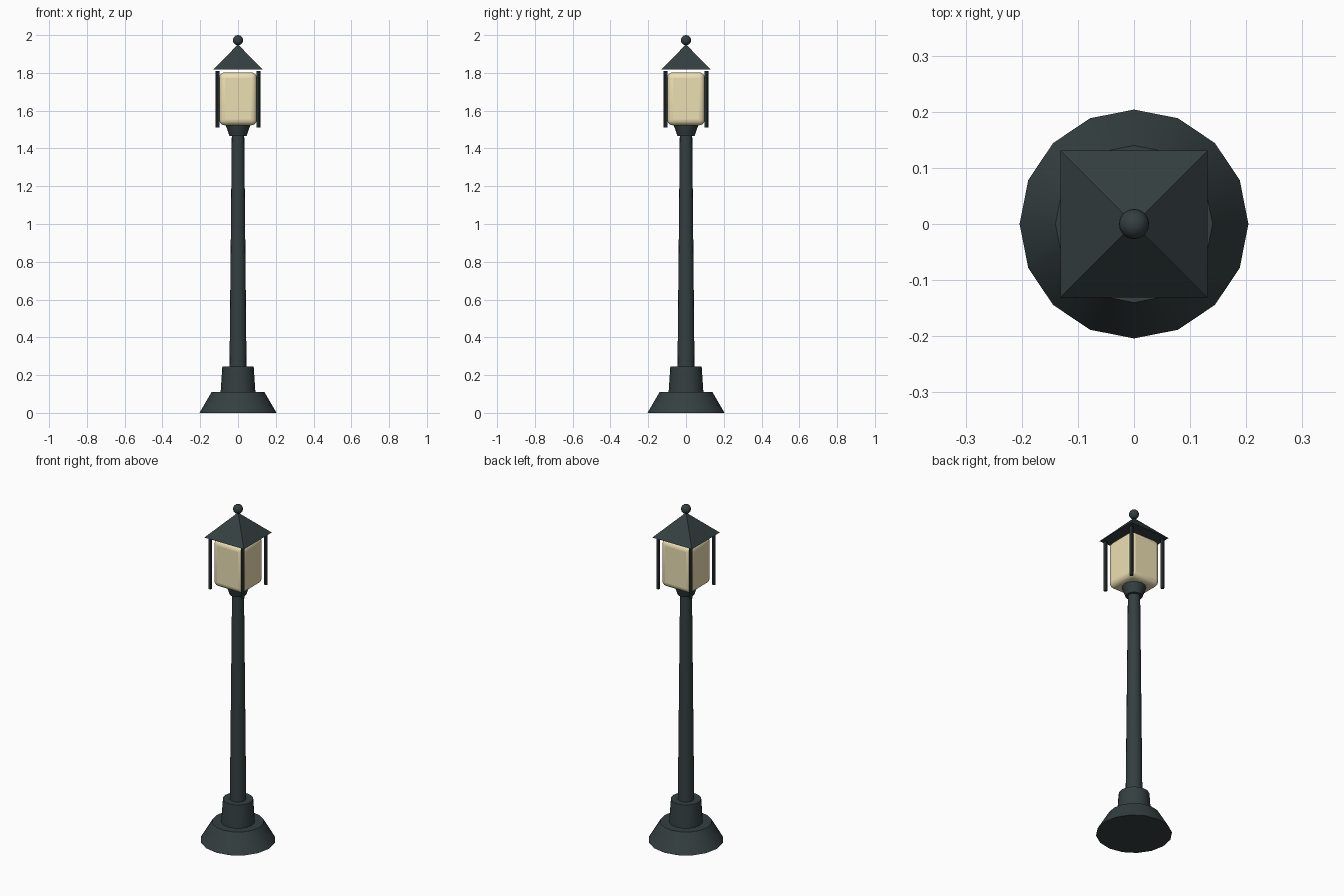
import bpy, math

if "Cube" in bpy.data.objects:
    bpy.data.objects.remove(bpy.data.objects["Cube"])


def material(name, color):
    m = bpy.data.materials.new(name)
    m.diffuse_color = color
    m.use_nodes = True
    m.node_tree.nodes["Principled BSDF"].inputs["Base Color"].default_value = m.diffuse_color
    return m


iron = material("dark_iron", (0.035, 0.05, 0.052, 1))
glow = material("warm_glass", (0.84, 0.74, 0.45, 1))


def finish(name, mat, smooth=True):
    ob = bpy.context.object
    ob.name = name
    ob.data.materials.append(mat)
    if smooth:
        bpy.ops.object.shade_smooth_by_angle(angle=math.radians(35))
    return ob


def taper(name, r1, r2, z1, z2, sides=16, x=0, y=0, turn=0, smooth=True):
    bpy.ops.mesh.primitive_cone_add(vertices=sides, radius1=r1, radius2=r2, depth=z2 - z1,
                                    location=(x, y, (z1 + z2) / 2), rotation=(0, 0, turn))
    return finish(name, iron, smooth)


# Stepped foot, tapered pole and collar under the lantern
taper("base", 0.204, 0.14, 0, 0.11)
taper("plinth", 0.092, 0.083, 0.11, 0.245)
taper("pole", 0.045, 0.033, 0.245, 1.467)
taper("collar", 0.046, 0.065, 1.467, 1.523)

# Rounded glass body
bpy.ops.mesh.primitive_cube_add(size=1, location=(0, 0, 1.6625))
glass = bpy.context.object
glass.scale = (0.2, 0.2, 0.28)
bpy.ops.object.transform_apply(location=False, rotation=False, scale=True)
bevel = glass.modifiers.new("round", 'BEVEL')
bevel.width = 0.03
bevel.segments = 4
finish("lantern_glass", glow)

# Corner posts
for i, (sx, sy) in enumerate([(-1, -1), (1, -1), (1, 1), (-1, 1)]):
    taper(f"corner_post_{i + 1}", 0.01, 0.01, 1.51, 1.81, 8, 0.108 * sx, 0.108 * sy)

# Pyramid roof and ball finial
taper("roof", 0.131 * math.sqrt(2), 0, 1.817, 1.951, 4, turn=math.pi / 4, smooth=False)
bpy.ops.mesh.primitive_uv_sphere_add(segments=16, ring_count=10, radius=0.027, location=(0, 0, 1.973))
finish("finial", iron)
